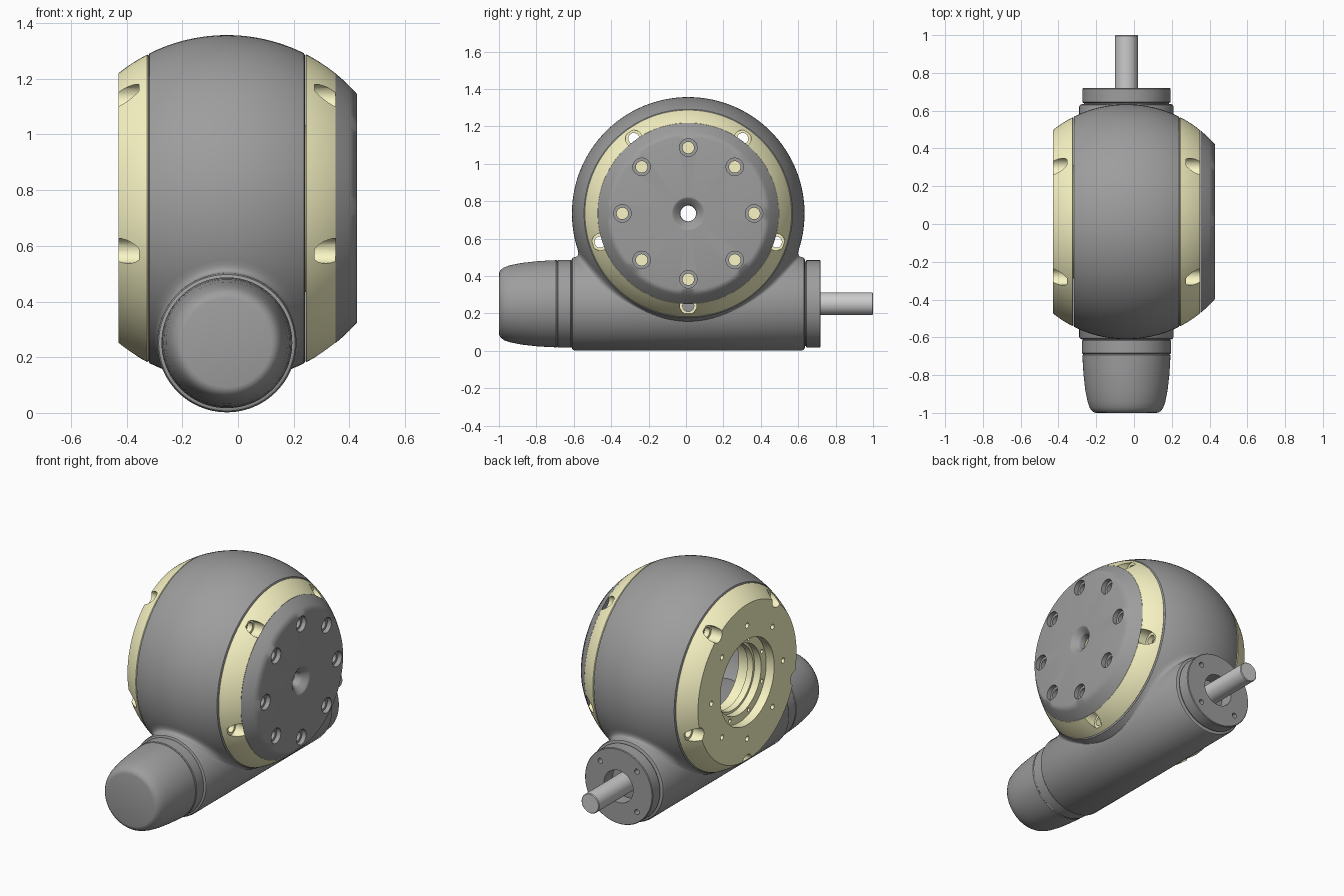
import bpy, bmesh
from math import sin, cos, pi, sqrt, radians

if "Cube" in bpy.data.objects:
    bpy.data.objects.remove(bpy.data.objects["Cube"])

R = 0.622                      # everything round the wheel fits one sphere
BALL = (-0.04, 0.012, 0.735)   # sphere centre, wheel axis along x
WORM = (-0.04, 0.0, 0.252)     # worm axis along y


def paint(name, *rgb):
    mat = bpy.data.materials.new(name)
    mat.diffuse_color = (*rgb, 1)
    mat.use_nodes = True
    mat.node_tree.nodes["Principled BSDF"].inputs["Base Color"].default_value = mat.diffuse_color
    return mat


yellow = paint("pale_yellow", 0.95, 0.92, 0.56)
dark = paint("dark_grey", 0.34, 0.34, 0.34)


def sph(u):
    return sqrt(R * R - u * u)


def make(name, bm, mat=None):
    bmesh.ops.remove_doubles(bm, verts=bm.verts, dist=1e-6)
    bmesh.ops.recalc_face_normals(bm, faces=bm.faces)
    me = bpy.data.meshes.new(name)
    bm.to_mesh(me)
    bm.free()
    ob = bpy.data.objects.new(name, me)
    bpy.context.collection.objects.link(ob)
    if mat:
        me.materials.append(mat)
    return ob


def lathe(name, profile, axis, centres, segs=96, mat=dark):
    """Revolve (along, radius) points about an axis at each centre."""
    bm = bmesh.new()
    solid = profile[0][1] == 0
    n = len(profile)
    for c in centres:
        rings = []
        for u, r in profile:
            ring = []
            for k in range(segs if r > 0 else 1):
                a = 2 * pi * k / segs
                off = (u, r * cos(a), r * sin(a)) if axis == 'x' else (r * cos(a), u, r * sin(a))
                ring.append(bm.verts.new([p + q for p, q in zip(c, off)]))
            rings.append(ring)
        for i in range(n - 1 if solid else n):
            a, b = rings[i], rings[(i + 1) % n]
            for k in range(segs):
                j = (k + 1) % segs
                quad = [a[k % len(a)], a[j % len(a)], b[j % len(b)], b[k % len(b)]]
                bm.faces.new(list(dict.fromkeys(quad)))
    return make(name, bm, mat)


def circle(count, radius, start, axis='x', centre=BALL):
    pts = []
    for k in range(count):
        a = radians(start) + 2 * pi * k / count
        p, q = radius * cos(a), radius * sin(a)
        x, y, z = centre
        pts.append((x, y + p, z + q) if axis == 'x' else (x + p, y, z + q))
    return pts


def cut(ob, profile, axis, centres):
    cutter = lathe("cutter", profile, axis, centres, 24, ob.data.materials[0])
    mod = ob.modifiers.new("holes", 'BOOLEAN')
    mod.operation, mod.solver, mod.object = 'DIFFERENCE', 'EXACT', cutter
    bpy.context.view_layer.objects.active = ob
    bpy.ops.object.modifier_apply(modifier=mod.name)
    bpy.data.objects.remove(cutter, do_unlink=True)


def peg(*steps):
    """Solid stepped pin profile from (along, radius) points."""
    return [(steps[0][0], 0), *steps, (steps[-1][0], 0)]


def flip(profile, s):
    return [(s * u, r) for u, r in profile]


# Barrel shaped main body, hollow, with five through holes
arc = [-0.277 + 0.554 * i / 24 for i in range(25)]
body = lathe("main_body", [(-0.281, 0.45), (-0.281, sph(0.281) - 0.006)]
             + [(u, sph(u)) for u in arc]
             + [(0.281, sph(0.281) - 0.006), (0.281, 0.45)], 'x', [BALL], 128)
cut(body, peg((-0.4, 0.03), (0.4, 0.03)), 'x', circle(5, 0.495, 54))

# Yellow side flanges with stepped bores and scooped bolt recesses
for s, side in ((-1, "left"), (1, "right")):
    outer = [0.286 + 0.104 * i / 8 for i in range(9)]
    prof = [(0.282, sph(0.282) - 0.006)] + [(u, sph(u)) for u in outer]
    prof += [(0.39, 0.265), (0.335, 0.265), (0.335, 0.215), (0.29, 0.215), (0.29, 0.2),
             (0.25, 0.2), (0.25, 0.215), (0.18, 0.215), (0.18, 0.3), (0.282, 0.3)]
    flange = lathe(side + "_flange", flip(prof, s), 'x', [BALL], 128, yellow)
    cut(flange, flip(peg((0.2, 0.03), (0.315, 0.03), (0.315, 0.045), (0.5, 0.045)), s),
        'x', circle(5, 0.495, 54))
    cut(flange, flip(peg((0.3, 0.012), (0.36, 0.012)), s), 'x', circle(8, 0.24, 22.5))
    if s < 0:
        cut(flange, flip(peg((0.34, 0.016), (0.45, 0.016)), s), 'x', circle(8, 0.352, 0))

# Grey cover on the right with dished centre hole and eight counterbores
rim = [0.391 + 0.077 * i / 3 for i in range(4)]
cover = lathe("right_cover", [(u, sph(u)) for u in rim]
              + [(0.468, 0.09), (0.462, 0.08), (0.45, 0.066), (0.435, 0.052),
                 (0.425, 0.042), (0.391, 0.042)], 'x', [BALL], 128)
cut(cover, peg((0.36, 0.031), (0.44, 0.031), (0.44, 0.047), (0.5, 0.047)),
    'x', circle(8, 0.352, 0))

# Worm housing tube with rounded ends
lathe("worm_housing", [(-0.611, 0), (-0.611, 0.236), (-0.607, 0.245), (-0.597, 0.25),
                       (0.621, 0.25), (0.631, 0.245), (0.635, 0.236), (0.635, 0)], 'y', [WORM])

# Fillets blending the housing into the round body, fading out underneath
for s, side in ((-1, "front"), (1, "rear")):
    bm = bmesh.new()
    rows = []
    for k in range(81):
        deg = -108 + 216 * k / 80
        a = radians(deg)
        d = 0.044 * min(1, max(0.12, (108 - abs(deg)) / 45))

        def reach(rho):
            return sqrt(max(0, R * R - (rho * sin(a)) ** 2
                            - (WORM[2] + rho * cos(a) - BALL[2]) ** 2))
        ctrl = [(0.25, reach(0.25) + 0.8 * d), (0.25, reach(0.25)), (0.25 + d, reach(0.25 + d))]
        row = []
        for i in range(7):
            t = i / 6
            w = ((1 - t) ** 2, 2 * t * (1 - t), t * t)
            rho, y = (sum(f * c[m] for f, c in zip(w, ctrl)) for m in (0, 1))
            row.append(bm.verts.new((WORM[0] + rho * sin(a), BALL[1] + s * y,
                                     WORM[2] + rho * cos(a))))
        rows.append(row)
    for p, q in zip(rows, rows[1:]):
        for i in range(6):
            bm.faces.new((p[i], p[i + 1], q[i + 1], q[i]))
    make(side + "_fillet", bm, dark)

# Front collar and tapered end cap
lathe("front_collar", [(-0.688, 0), (-0.688, 0.231), (-0.684, 0.235), (-0.617, 0.235),
                       (-0.613, 0.231), (-0.6, 0.228), (-0.6, 0)], 'y', [WORM])
lathe("end_cap", [(-1, 0), (-1, 0.16), (-0.997, 0.172), (-0.988, 0.184), (-0.972, 0.195),
                  (-0.94, 0.206), (-0.88, 0.218), (-0.8, 0.227), (-0.74, 0.231),
                  (-0.694, 0.233), (-0.69, 0.229), (-0.68, 0.226), (-0.68, 0)], 'y', [WORM])

# Rear mounting flange with four screw holes, and the input shaft
rear = lathe("rear_flange", [(0.63, 0.224), (0.64, 0.226), (0.645, 0.233), (0.716, 0.233),
                             (0.72, 0.229), (0.72, 0.1), (0.63, 0.1)], 'y', [WORM])
cut(rear, peg((0.67, 0.016), (0.75, 0.016)), 'y', circle(4, 0.178, 45, 'y', WORM))
lathe("input_shaft", [(0.6, 0), (0.6, 0.061), (0.996, 0.061), (1, 0.057), (1, 0)],
      'y', [WORM], 48, None)

# Smooth shading with crisp edges; the cover's rim blends into its face
for ob in bpy.context.scene.objects:
    bpy.ops.object.select_all(action='DESELECT')
    ob.select_set(True)
    bpy.context.view_layer.objects.active = ob
    bpy.ops.object.shade_smooth_by_angle(angle=radians(55 if ob == cover else 30))
blend = cover.modifiers.new("face_normals", 'WEIGHTED_NORMAL')
blend.keep_sharp = True
